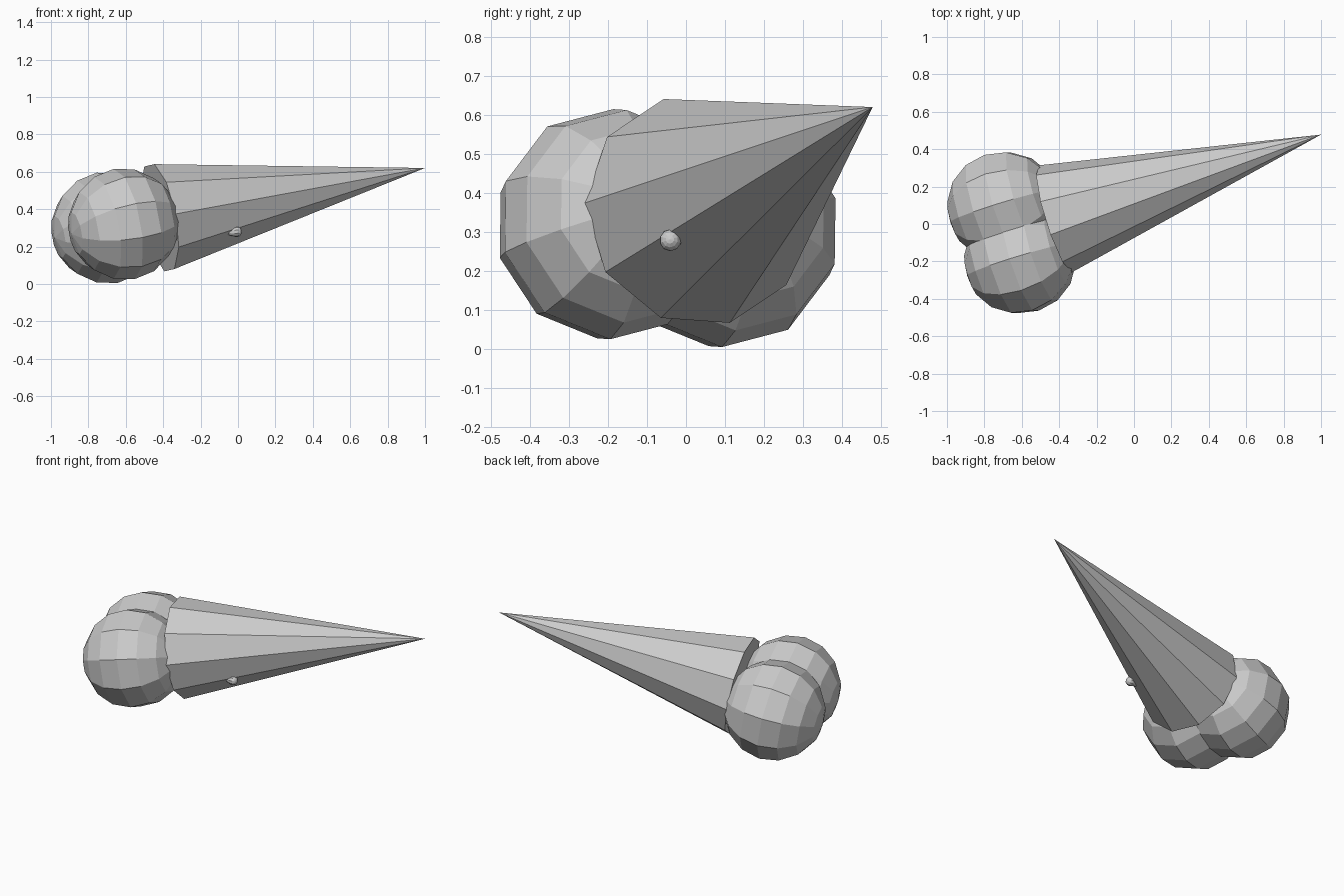
import bpy, bmesh, math
from mathutils import Vector, Matrix

cube = bpy.data.objects.get("Cube")
if cube:
    bpy.data.objects.remove(cube, do_unlink=True)

# Single flat grey
grey = bpy.data.materials.new("light_grey")
grey.use_nodes = True
grey.diffuse_color = (0.6, 0.6, 0.6, 1)
grey.node_tree.nodes["Principled BSDF"].inputs["Base Color"].default_value = (0.6, 0.6, 0.6, 1)


def frame(origin, axis, first, turn=0.0):
    """Matrix with z along axis and x towards the first profile corner."""
    n = Vector(axis).normalized()
    u = Vector(first)
    u = (u - n * u.dot(n)).normalized()
    v = n.cross(u)
    m = Matrix((u, v, n)).transposed().to_4x4()
    return Matrix.Translation(origin) @ m @ Matrix.Rotation(turn, 4, 'Z')


def lathe(name, profile, matrix, sides=10):
    """Revolve a (radius, height) profile around z as a faceted solid."""
    bm = bmesh.new()
    verts = [bm.verts.new((r, 0, h)) for r, h in profile]
    edges = [bm.edges.new(pair) for pair in zip(verts, verts[1:])]
    bmesh.ops.spin(bm, geom=verts + edges, cent=(0, 0, 0), axis=(0, 0, 1),
                   angle=math.tau, steps=sides)
    bmesh.ops.remove_doubles(bm, verts=bm.verts, dist=0.0002)
    bmesh.ops.dissolve_degenerate(bm, edges=bm.edges, dist=0.0001)
    bmesh.ops.recalc_face_normals(bm, faces=bm.faces)
    mesh = bpy.data.meshes.new(name)
    bm.to_mesh(mesh)
    bm.free()
    mesh.materials.append(grey)
    obj = bpy.data.objects.new(name, mesh)
    obj.matrix_world = matrix
    bpy.context.collection.objects.link(obj)
    return obj


def ball_profile(radius, rings=8):
    return [(radius * math.sin(math.pi * i / rings), -radius * math.cos(math.pi * i / rings))
            for i in range(rings + 1)]


# Long tapered spike
base = Vector((-0.42, 0.0275, 0.354))
tip = Vector((1.0, 0.478, 0.62))
axis = tip - base
corner = (0.085, -0.2825, 0.02)
lathe("spike", [(0, 0), (0.3, 0), (0, axis.length)], frame(base, axis, corner))

# Pair of faceted balls behind the spike base
middle = base - axis.normalized() * 0.25
offset = Vector((0.045, -0.143, 0.01))
for name, sign in (("right_ball", 1), ("left_ball", -1)):
    lathe(name, ball_profile(0.3),
          frame(middle + offset * sign, axis, corner, math.pi / 2))

# Small droplet clinging to the underside of the spike
drop = Vector((-0.007, -0.04, 0.279))
drop_axis = Vector((0.08, -0.004, 0.006))
lathe("droplet", ball_profile(0.028), frame(drop, drop_axis, (0, 0, 1)))
lathe("droplet_tail", [(0, -0.085), (0.026, -0.009), (0, -0.009)],
      frame(drop, drop_axis, (0, 0, 1)))
